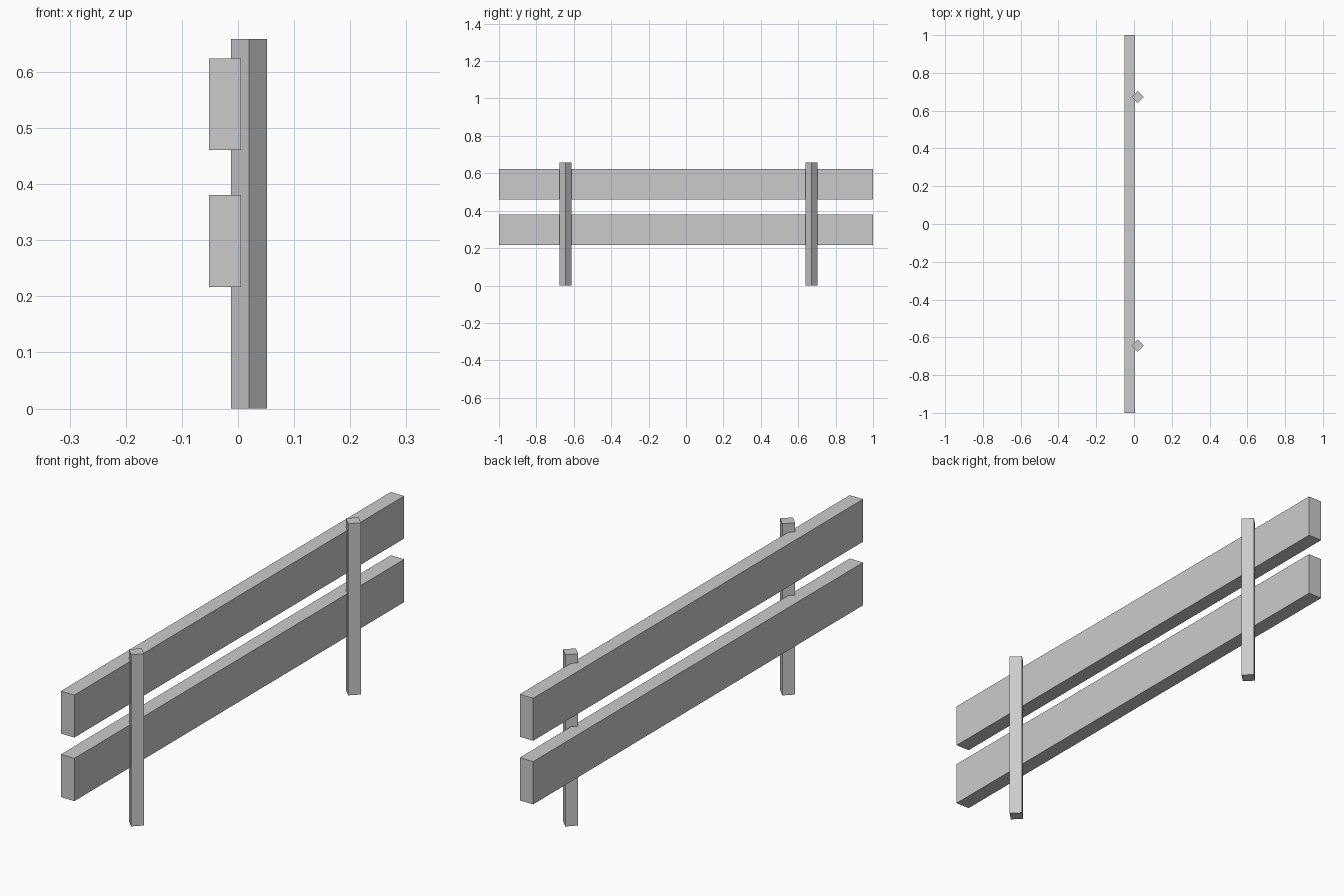
import bpy
from math import radians, sqrt

if "Cube" in bpy.data.objects:
    bpy.data.objects.remove(bpy.data.objects["Cube"])


def box(name, center, size, turn=0):
    bpy.ops.mesh.primitive_cube_add(size=1, location=center, rotation=(0, 0, radians(turn)))
    ob = bpy.context.object
    ob.name = name
    ob.scale = size
    bpy.ops.object.transform_apply(location=False, rotation=True, scale=True)
    return ob


# Two horizontal rails running the full length
for name, z0, z1 in (("lower_rail", 0.217, 0.381), ("upper_rail", 0.461, 0.624)):
    box(name, (-0.023, 0, (z0 + z1) / 2), (0.057, 2.0, z1 - z0))

# Two square posts, turned so a corner bites into the rails
side = 0.064 / sqrt(2)
height = 0.659
for name, y in (("front_post", -0.644), ("back_post", 0.672)):
    box(name, (0.0195, y, height / 2), (side, side, height), 45)
